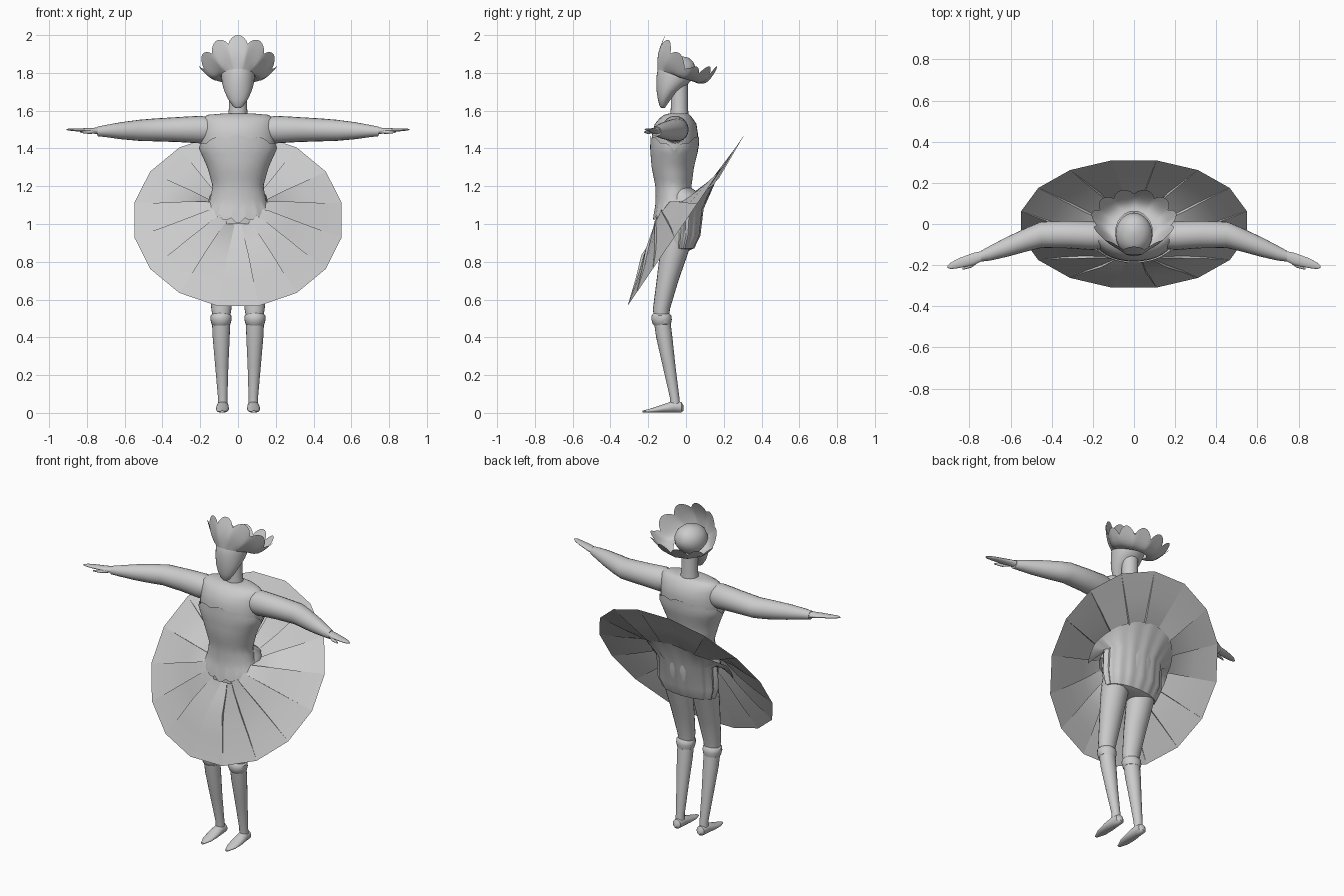
import bpy, math
from mathutils import Vector
X, Y, Z = Vector((1, 0, 0)), Vector((0, 1, 0)), Vector((0, 0, 1))
TAU = math.tau


def make(name, verts, faces, angle=40, mirror=False):
    me = bpy.data.meshes.new(name)
    me.from_pydata([tuple(v) for v in verts], [], faces)
    ob = bpy.data.objects.new(name, me)
    bpy.context.collection.objects.link(ob)
    if mirror:
        ob.modifiers.new("mirror", 'MIRROR')
    bpy.ops.object.select_all(action='DESELECT')
    ob.select_set(True)
    bpy.context.view_layer.objects.active = ob
    bpy.ops.object.shade_smooth_by_angle(angle=math.radians(angle))
    return ob


def loft(name, rings, caps=True, closed=True, **kw):
    n = len(rings[0])
    verts = [v for r in rings for v in r]
    faces = [(i * n + j, i * n + (j + 1) % n, (i + 1) * n + (j + 1) % n, (i + 1) * n + j)
             for i in range(len(rings) - 1) for j in range(n if closed else n - 1)]
    if caps:
        faces += [tuple(range(n))[::-1], tuple(range(len(verts) - n, len(verts)))]
    return make(name, verts, faces, **kw)


def ring(c, a, b, u, v, n=20):
    return [Vector(c) + u * a * math.cos(TAU * k / n) + v * b * math.sin(TAU * k / n) for k in range(n)]


def limb(name, secs, u, v, mirror=True):
    # each section: x, y, z, half size along u, half size along v
    return loft(name, [ring(s[:3], s[3], s[4], u, v) for s in secs], mirror=mirror)


def stack(name, secs):
    # each section: z, half width, front y, back y
    return loft(name, [ring((0, (f + b) / 2, z), w, (b - f) / 2, X, Y, 32) for z, w, f, b in secs])


# torso
TORSO = [(1.0, .17, -.16, .05), (1.07, .165, -.16, .04), (1.12, .143, -.153, .025), (1.2, .127, -.155, .022),
         (1.3, .155, -.175, .035), (1.4, .2, -.183, .06), (1.48, .197, -.18, .063), (1.53, .194, -.165, .055),
         (1.56, .19, -.14, .035), (1.578, .16, -.115, .02), (1.585, .08, -.09, .01)]
stack("torso", TORSO)


def torso_at(z):
    for a, b in zip(TORSO, TORSO[1:]):
        if z <= b[0]:
            t = (z - a[0]) / (b[0] - a[0])
            return [p + (q - p) * t for p, q in zip(a, b)]
    return TORSO[-1]


# bodice shell with scalloped hem and top
N, M = 128, 14
rows = []
for i in range(M + 1):
    row = []
    for k in range(N):
        t = TAU * k / N
        c = math.cos(t)
        hem = 1.07 - .03 * max(c, 0) - .02 * abs(math.cos(t * 8)) - .015 * max(c, 0) ** 30
        top = 1.39 + .065 * abs(c) + .015 * abs(math.sin(t * 5 + math.pi / 2))
        z = hem + (top - hem) * i / M
        _, w, f, b = torso_at(z)
        e = .007 + .009 * max(0, 1 - i / 2)
        row.append(Vector(((w + e) * math.sin(t), (f + b) / 2 - ((b - f) / 2 + e) * c, z)))
    rows.append(row)
loft("bodice", rows, caps=False)

# hips
stack("hips", [(.86, .12, -.09, .02), (.87, .17, -.105, .04), (.94, .195, -.12, .07),
               (1.05, .175, -.13, .088), (1.15, .15, -.12, .09), (1.19, .12, -.11, .03)])

# tilted skirt disc of sixteen pleats, lifted at front and sides, flat behind
D, NRM, C = Vector((0, .563, .826)), Vector((0, -.826, .563)), Vector((0, 0, 1.02))


def disc(t, r, h):
    return C + X * r * math.sin(t) - D * r * math.cos(t) + NRM * h


def lift(t):
    c = math.cos(t)
    return 1 if c > -.2 else max(0, 1 - (-c - .2) / .65)


cols = []
for k in range(16):
    for side in (-1, 1):
        t = TAU * (k + side * .5) / 16
        s, c, w = abs(math.sin(t)), math.cos(t), lift(t)
        p = .007 * side * (1 if math.sin(TAU * k / 16) >= 0 else -1)
        inner = .04 + .03 * c + .09 * s
        cols.append([disc(t, r, h) for r, h in (
            (.56, 0), (.42, .04 * w + p * .6 - .006 * (1 - w)), (.29, .085 * w + p - .012 * (1 - w)),
            (.17, inner * max(w, .1) + p * .5), (.08, inner + .01))])
loft("skirt", cols + cols[:1], caps=False, closed=False, angle=22)

# pleated underside joining hips to the back of the skirt
cols = []
for k in range(49):
    t = math.radians(75 + 210 * k / 48)
    s, c, w = math.sin(t), math.cos(t), lift(t)
    ripple = 1 + .035 * math.cos(t * 16)
    up = disc(t, .27, .075 * w - .012)
    mid = Vector((.195 * s, -.02 - .11 * c, 1.08))
    low = Vector((.197 * s, -.024 - .098 * c, .94))
    end = Vector((.172 * s, -.032 - .074 * c, .87))
    cols.append([up] + [Vector((q.x * ripple, q.y * ripple, q.z)) for q in (mid, low, end)])
loft("skirt_lining", cols, caps=False, closed=False)

# neck and head
limb("neck", [(0, -.035, 1.56, .055, .05), (0, -.035, 1.62, .047, .045), (0, -.035, 1.75, .047, .045)], X, Y, False)
stack("head", [(1.615, .014, -.132, -.112), (1.625, .028, -.14, -.105), (1.66, .052, -.149, -.08),
               (1.7, .071, -.155, -.04), (1.74, .083, -.157, .01), (1.78, .089, -.156, .045),
               (1.82, .089, -.15, .054), (1.855, .075, -.135, .04), (1.88, .046, -.1, .015), (1.89, .01, -.05, -.03)])

# petal headdress, tall in front and flared behind
rows = []
for i in range(7):
    q = i / 6
    row = []
    for k in range(110):
        t = TAU * k / 110
        s, c = math.sin(t), math.cos(t)
        petal = abs(math.cos(t * 5.5))
        g = q * (.78 + .22 * petal ** .8)
        a = Vector((.09 * s, -.045 - .107 * c, 1.783 + .038 * c))
        b = Vector((.208 * s, .03 - .14 * c, 1.835 + .165 * max(0, c) ** 1.1))
        p = a.lerp(b, g)
        p.z -= .035 * math.sin(math.pi * g) * (1 - max(0, c))
        p.y -= .02 * math.sin(math.pi * g) * max(0, c)
        p -= Vector((s, -c, 0)) * .012 * petal * q * (1 - q) * 2
        row.append(p)
    rows.append(row)
loft("headdress", rows, caps=False)

# arms and hands
limb("arm", [(.15, -.06, 1.5, .06, .065), (.2, -.057, 1.5, .07, .073), (.32, -.052, 1.5, .066, .066),
             (.45, -.052, 1.498, .064, .06), (.52, -.075, 1.496, .058, .056), (.62, -.112, 1.494, .048, .045),
             (.7, -.142, 1.492, .036, .032), (.745, -.157, 1.49, .026, .025)], Y, Z)
limb("hand", [(.73, -.153, 1.492, .023, .02), (.78, -.17, 1.495, .03, .013),
              (.85, -.19, 1.498, .024, .008), (.89, -.203, 1.5, .016, .006), (.907, -.208, 1.5, .005, .003)], Y, Z)
limb("thumb", [(.75, -.17, 1.49, .012, .011), (.79, -.202, 1.486, .01, .009), (.835, -.219, 1.486, .004, .004)], Y, Z)

# legs and feet
limb("thigh", [(.095, -.04, .93, .08, .08), (.092, -.065, .84, .077, .074), (.089, -.098, .7, .067, .058),
               (.088, -.13, .55, .053, .045), (.088, -.13, .5, .045, .04)], X, Y)
limb("knee", [(.09, -.13, .455, .03, .03), (.09, -.128, .47, .05, .048), (.09, -.129, .495, .056, .054),
              (.09, -.13, .515, .055, .052), (.09, -.131, .53, .04, .04)], X, Y)
limb("shin", [(.09, -.127, .49, .048, .044), (.089, -.115, .4, .045, .043), (.086, -.09, .25, .035, .034),
              (.081, -.06, .08, .025, .025), (.081, -.058, .04, .026, .026)], X, Y)
limb("foot", [(.081, -.012, .025, .01, .012), (.081, -.025, .03, .026, .028), (.081, -.065, .033, .031, .032),
              (.083, -.12, .023, .035, .022), (.083, -.18, .013, .03, .012), (.083, -.23, .007, .01, .005)], X, Z)
